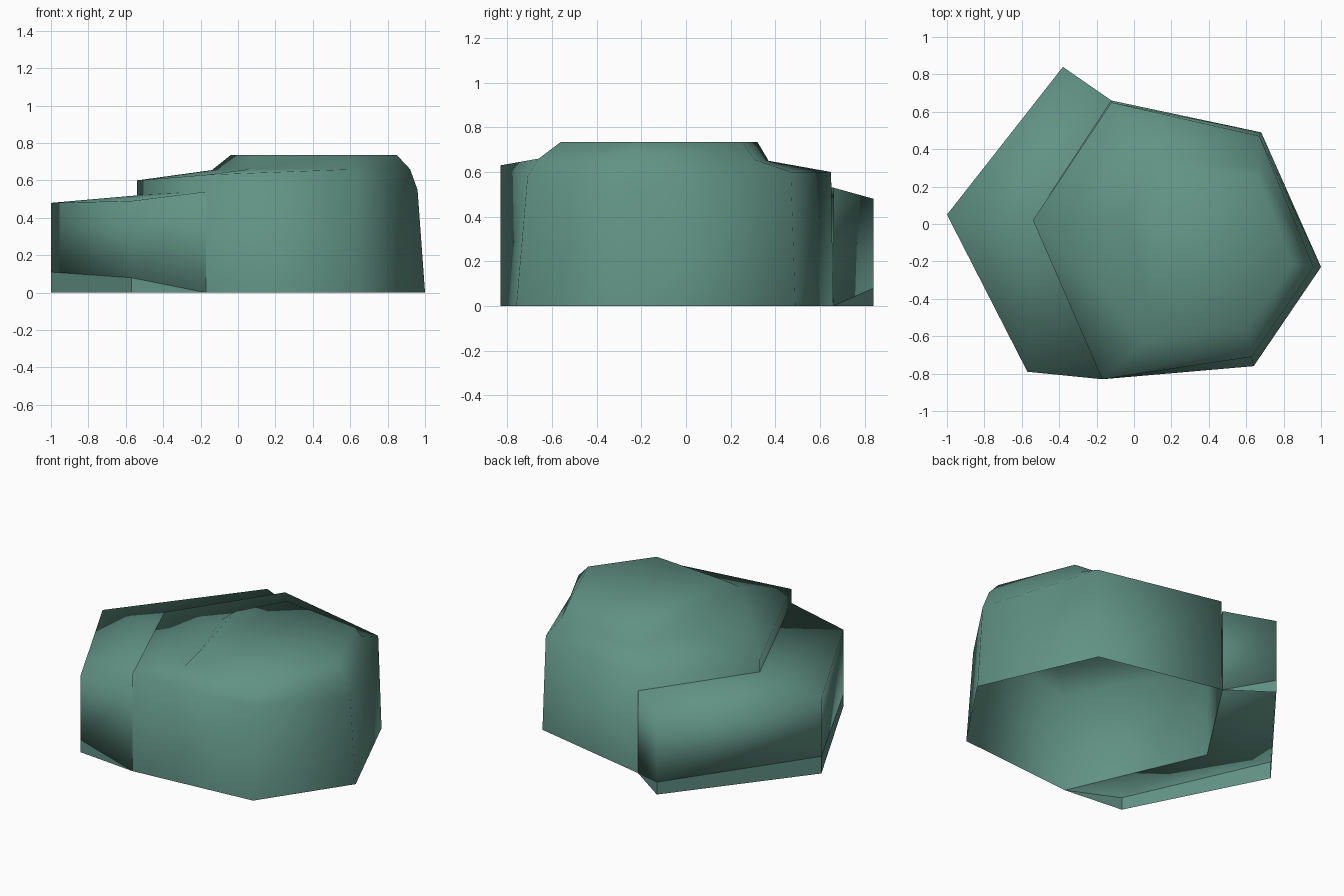
import bpy, bmesh

cube = bpy.data.objects.get("Cube")
if cube:
    bpy.data.objects.remove(cube, do_unlink=True)

# Single mossy stone colour
stone = bpy.data.materials.new("green_stone")
stone.use_nodes = True
colour = (0.12, 0.29, 0.23, 1)
stone.diffuse_color = colour
stone.node_tree.nodes["Principled BSDF"].inputs["Base Color"].default_value = colour


def make_object(name, bm, smooth):
    mesh = bpy.data.meshes.new(name)
    bm.to_mesh(mesh)
    bm.free()
    mesh.materials.append(stone)
    for face in mesh.polygons:
        face.use_smooth = smooth
    obj = bpy.data.objects.new(name, mesh)
    bpy.context.collection.objects.link(obj)
    return obj


def add_ring(bm, points):
    return [bm.verts.new(p) for p in points]


def bridge(bm, low, high, closed=True):
    count = len(low) if closed else len(low) - 1
    for i in range(count):
        j = (i + 1) % len(low)
        bm.faces.new((low[i], low[j], high[j], high[i]))


# Main boulder: six-sided rings from the open base up to the flat cap
base = [(-0.54, 0.02, 0), (-0.17, -0.83, 0), (0.64, -0.76, 0),
        (1, -0.23, 0), (0.68, 0.49, 0), (-0.12, 0.66, 0)]
shoulder = [(-0.54, 0.02, 0.6), (-0.17, -0.83, 0.63), (0.63, -0.71, 0.58),
            (0.96, -0.23, 0.55), (0.67, 0.47, 0.6), (-0.12, 0.65, 0.6)]
crown = [(-0.14, 0.03, 0.655), (0.06, -0.63, 0.66), (0.62, -0.66, 0.66),
         (0.92, -0.22, 0.66), (0.67, 0.31, 0.655), (0.1, 0.37, 0.65)]
cap = [(-0.04, 0.03, 0.735), (0.1, -0.52, 0.735), (0.6, -0.56, 0.735),
       (0.85, -0.22, 0.735), (0.66, 0.25, 0.735), (0.12, 0.32, 0.735)]
bm = bmesh.new()
rings = [add_ring(bm, points) for points in (base, shoulder, crown, cap)]
for low, high in zip(rings, rings[1:]):
    bridge(bm, low, high)
bm.faces.new(rings[-1])
make_object("main_boulder", bm, True)

# Side ledge: outline from back joint, round the outside, to front joint
outline = [(-0.12, 0.66), (-0.38, 0.84), (-1, 0.05), (-0.57, -0.79), (-0.17, -0.83)]
inner = (-0.54, 0.02)
tops = [0.53, 0.48, 0.48, 0.49, 0.54]
bottoms = [0, 0.08, 0.11, 0.08, 0]
bm = bmesh.new()
low = add_ring(bm, [(x, y, z) for (x, y), z in zip(outline, bottoms)])
high = add_ring(bm, [(x, y, z) for (x, y), z in zip(outline, tops)])
low_in = bm.verts.new((*inner, 0))
high_in = bm.verts.new((*inner, 0.52))
bridge(bm, low, high, closed=False)
for start in (0, 2):
    bm.faces.new([high_in] + high[start:start + 3])
    bm.faces.new([low_in] + low[start:start + 3][::-1])
make_object("side_ledge", bm, True)

# Narrow skirt carrying the ledge wall down to the ground
bm = bmesh.new()
foot = add_ring(bm, [(x, y, 0) for x, y in outline])
edge = add_ring(bm, [(x, y, z) for (x, y), z in zip(outline, bottoms)])
bm.faces.new((foot[0], foot[1], edge[1]))
bridge(bm, foot[1:4], edge[1:4], closed=False)
bm.faces.new((foot[3], foot[4], edge[3]))
make_object("ledge_skirt", bm, False)
